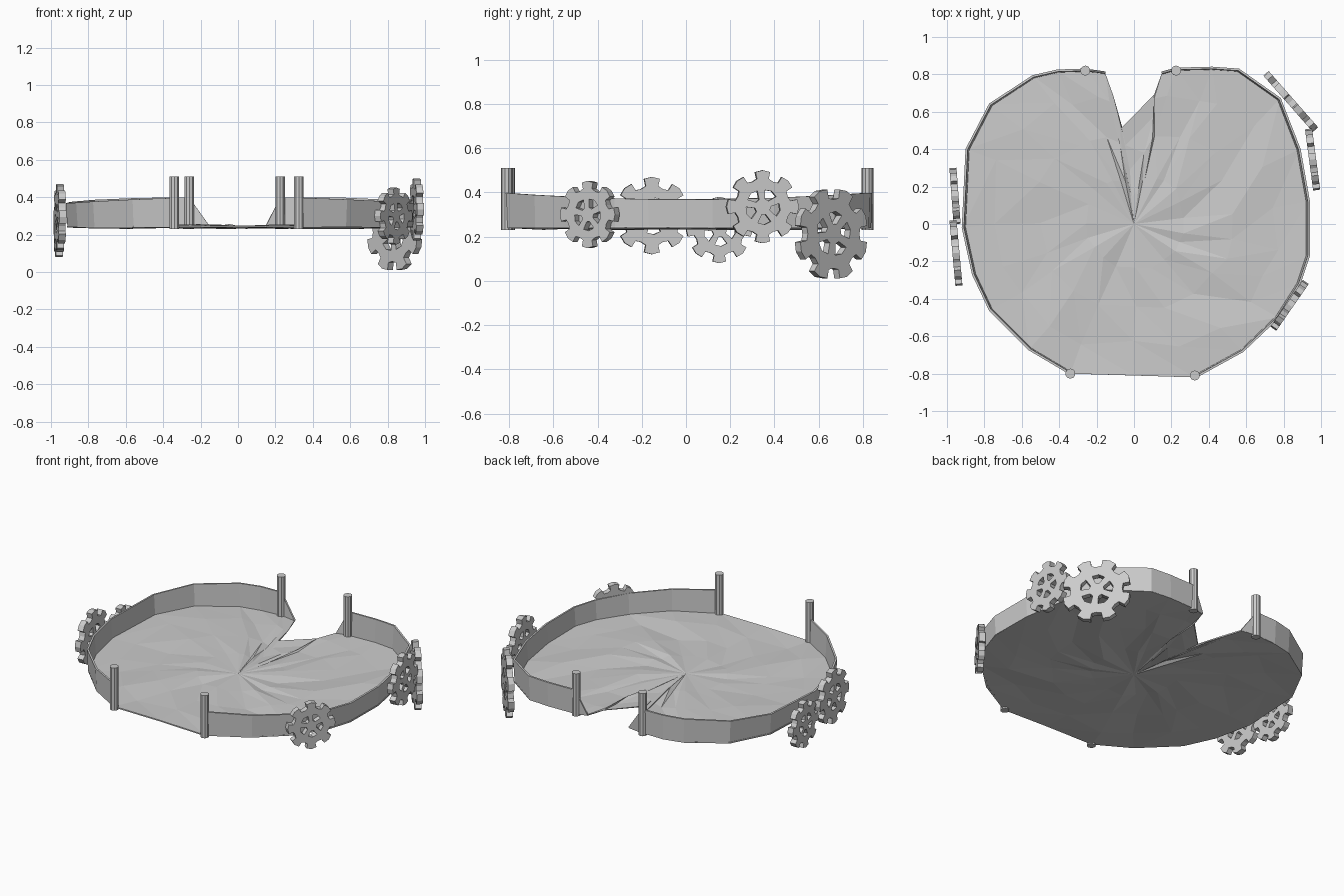
import bpy, bmesh, random
from math import pi, sin, cos, atan2, radians
from mathutils import Vector

if "Cube" in bpy.data.objects:
    bpy.data.objects.remove(bpy.data.objects["Cube"])

random.seed(4)

# Outline of the pad: right side back-to-front, left side front-to-back
right = [(0.15, .81), (.225, .83), (.42, .835), (.56, .825), (.78, .67), (.885, .40), (.935, .12),
         (.935, -.17), (.885, -.32), (.77, -.50), (.58, -.68), (.325, -.82)]
left = [(-.34, -.80), (-.56, -.67), (-.77, -.46), (-.86, -.27), (-.915, -.02), (-.895, .40),
        (-.77, .64), (-.54, .79), (-.41, .82), (-.26, .825), (-.155, .81)]
front = [(0, -.81)]
notch = [(-.11, .68), (-.065, .515), (.11, .69)]


def add_object(name, bm):
    bmesh.ops.recalc_face_normals(bm, faces=bm.faces)
    mesh = bpy.data.meshes.new(name)
    bm.to_mesh(mesh)
    bm.free()
    ob = bpy.data.objects.new(name, mesh)
    bpy.context.collection.objects.link(ob)
    return ob


def thicken(ob, t):
    m = ob.modifiers.new("thickness", 'SOLIDIFY')
    m.thickness = t
    m.offset = 0


# Uneven low-poly floor made of shrinking rings
def make_floor():
    outline = right + front + left + notch
    bm = bmesh.new()
    rings = []
    for s, jit in ((1, .003), (.8, .009), (.55, .009), (.28, .01)):
        ring = []
        for x, y in outline:
            j = .03 if s < 1 else 0
            ring.append(bm.verts.new((x * s + random.uniform(-j, j) * s,
                                      y * s + random.uniform(-j, j) * s,
                                      .243 + random.uniform(-jit, jit))))
        rings.append(ring)
    n = len(outline)
    for a, b in zip(rings, rings[1:]):
        for i in range(n):
            k = (i + 1) % n
            bm.faces.new((a[i], a[k], b[k]))
            bm.faces.new((a[i], b[k], b[i]))
    c = bm.verts.new((0, 0, .243))
    for i in range(n):
        bm.faces.new((rings[-1][i], rings[-1][(i + 1) % n], c))
    thicken(add_object("floor", bm), .008)


# Rim wall, tapering to nothing at the notch corner
def make_wall(name, pts, notch_end):
    bm = bmesh.new()
    rows = []
    for p in pts:
        x, y = p
        top = .368 + .03 * min(1, (abs(y) / .82) ** 2)
        if p == notch_end:
            top = .25
        rows.append((bm.verts.new((x * .99, y * .995, .24)),
                     bm.verts.new((x, y, top))))
    for a, b in zip(rows, rows[1:]):
        bm.faces.new((a[0], b[0], b[1], a[1]))
    thicken(add_object(name, bm), .012)


# Corner posts
def make_post(name, x, y):
    bm = bmesh.new()
    bmesh.ops.create_cone(bm, cap_ends=True, segments=10, radius1=.027, radius2=.027, depth=.28)
    add_object(name, bm).location = (x, y, .37)


# Eight-toothed gear with five wedge holes
def make_gear(name, x, y, z, r, tangent, phase=0):
    cu = bpy.data.curves.new(name, 'CURVE')
    cu.dimensions = '2D'
    cu.fill_mode = 'BOTH'
    cu.extrude = .019

    def loop(polar):
        sp = cu.splines.new('POLY')
        sp.points.add(len(polar) - 1)
        for pt, (rad, deg) in zip(sp.points, polar):
            a = radians(deg + phase)
            pt.co = (r * rad * cos(a), r * rad * sin(a), 0, 1)
        sp.use_cyclic_u = True

    teeth = [(rad, 90 + 45 * i + d) for i in range(8)
             for rad, d in ((.78, -12), (.97, -12), (1, 0), (.97, 12), (.78, 12), (.74, 22.5))]
    loop(teeth)
    for i in range(5):
        m = 60 + 72 * i
        loop([(.22, m - 14), (.46, m - 23), (.49, m), (.46, m + 23), (.22, m + 14)])
    tmp = bpy.data.objects.new(name + "_profile", cu)
    bpy.context.collection.objects.link(tmp)
    bpy.context.view_layer.update()
    mesh = bpy.data.meshes.new_from_object(tmp.evaluated_get(bpy.context.evaluated_depsgraph_get()))
    bpy.data.objects.remove(tmp)
    for p in mesh.polygons:
        p.use_smooth = False
    ob = bpy.data.objects.new(name, mesh)
    ob.location = (x, y, z)
    ob.rotation_euler = (pi / 2, 0, atan2(tangent[1], tangent[0]))
    bpy.context.collection.objects.link(ob)


make_floor()
make_wall("right_wall", right, right[0])
make_wall("left_wall", left, left[-1])

make_post("back_left_post", -.26, .82)
make_post("back_right_post", .225, .82)
make_post("front_left_post", -.34, -.80)
make_post("front_right_post", .325, -.81)

make_gear("left_small_gear", -.957, .15, .23, .15, (-.02, .27))
make_gear("left_large_gear", -.952, -.155, .295, .175, (-.03, .33))
make_gear("right_back_large_gear", .838, .655, .212, .21, (-.255, .29), 22.5)
make_gear("right_back_gear", .955, .345, .335, .165, (-.04, .3))
make_gear("right_front_gear", .832, -.435, .30, .152, (.17, .245))
